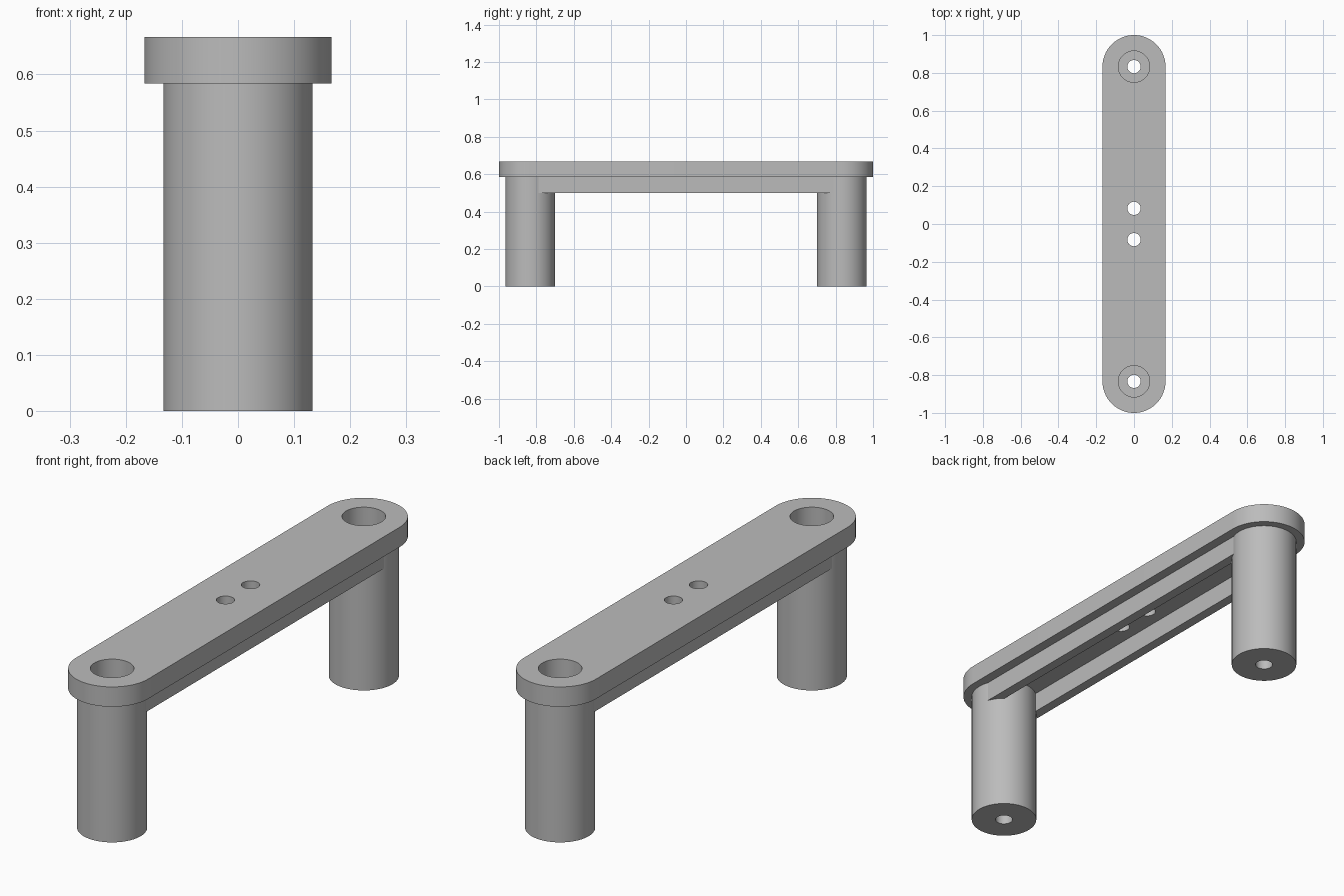
import bpy
import bmesh
import math
from mathutils import Matrix, Vector

cube = bpy.data.objects.get("Cube")
if cube:
    bpy.data.objects.remove(cube, do_unlink=True)

SEGMENTS = 64
TOP, PLATE_BASE, RIB_BASE = 0.667, 0.584, 0.5
LEG_Y, PLATE_R, LEG_R = 0.833, 0.167, 0.133
BORE_R, HOLE_R, BORE_FLOOR = 0.083, 0.035, 0.083
RIB_IN, RIB_OUT, RIB_END = 0.083, 0.125, 0.79

grey = bpy.data.materials.new("satin grey")
grey.use_nodes = True
colour = (0.5, 0.5, 0.5, 1)
grey.diffuse_color = colour
grey.node_tree.nodes["Principled BSDF"].inputs["Base Color"].default_value = colour


def finish(name, bm):
    """Turn a bmesh into a shaded object."""
    bmesh.ops.recalc_face_normals(bm, faces=bm.faces)
    mesh = bpy.data.meshes.new(name)
    bm.to_mesh(mesh)
    bm.free()
    mesh.materials.append(grey)
    obj = bpy.data.objects.new(name, mesh)
    bpy.context.collection.objects.link(obj)
    bpy.ops.object.select_all(action="DESELECT")
    obj.select_set(True)
    bpy.context.view_layer.objects.active = obj
    bpy.ops.object.shade_smooth_by_angle(angle=math.radians(30))
    return obj


def arc(y, radius, start, turn, count):
    """Points along an arc centred on the long axis."""
    return [Vector((radius * math.cos(start + turn * i / count),
                    y + radius * math.sin(start + turn * i / count),
                    PLATE_BASE)) for i in range(count)]


def loop(bm, points):
    verts = [bm.verts.new(p) for p in points]
    return [bm.edges.new((v, verts[i - 1])) for i, v in enumerate(verts)]


# Round-ended top plate with two bores and two mounting holes
bm = bmesh.new()
half = SEGMENTS // 2
outline = (arc(LEG_Y, PLATE_R, 0, math.pi, half) + [Vector((-PLATE_R, LEG_Y, PLATE_BASE))]
           + arc(-LEG_Y, PLATE_R, math.pi, math.pi, half) + [Vector((PLATE_R, -LEG_Y, PLATE_BASE))])
edges = loop(bm, outline)
for y, radius in ((LEG_Y, BORE_R), (-LEG_Y, BORE_R), (BORE_R, HOLE_R), (-BORE_R, HOLE_R)):
    edges += loop(bm, arc(y, radius, 0, 2 * math.pi, SEGMENTS))
bmesh.ops.triangle_fill(bm, edges=edges, use_beauty=True, normal=(0, 0, 1))
top = bmesh.ops.extrude_face_region(bm, geom=bm.faces[:], use_keep_orig=True)["geom"]
bmesh.ops.translate(bm, vec=(0, 0, TOP - PLATE_BASE),
                    verts=[g for g in top if isinstance(g, bmesh.types.BMVert)])
finish("top_plate", bm)

# Hollow legs with a small screw hole through the floor
profile = [(HOLE_R, 0), (LEG_R, 0), (LEG_R, PLATE_BASE), (BORE_R, PLATE_BASE),
           (BORE_R, BORE_FLOOR), (HOLE_R, BORE_FLOOR)]
for side, name in ((-1, "front_leg"), (1, "back_leg")):
    bm = bmesh.new()
    section = loop(bm, [Vector((r, 0, z)) for r, z in profile])
    bmesh.ops.spin(bm, geom=bm.verts[:] + section, cent=(0, 0, 0), axis=(0, 0, 1),
                   angle=2 * math.pi, steps=SEGMENTS, use_merge=True)
    bmesh.ops.remove_doubles(bm, verts=bm.verts[:], dist=0.0001)
    bmesh.ops.translate(bm, vec=(0, side * LEG_Y, 0), verts=bm.verts[:])
    finish(name, bm)

# Pair of stiffening ribs under the plate
for side, name in ((-1, "right_rib"), (1, "left_rib")):
    bm = bmesh.new()
    centre = (side * (RIB_IN + RIB_OUT) / 2, 0, (RIB_BASE + PLATE_BASE) / 2)
    size = (RIB_OUT - RIB_IN, 2 * RIB_END, PLATE_BASE - RIB_BASE)
    bmesh.ops.create_cube(bm, size=1,
                          matrix=Matrix.Translation(centre) @ Matrix.Diagonal((*size, 1)))
    finish(name, bm)
